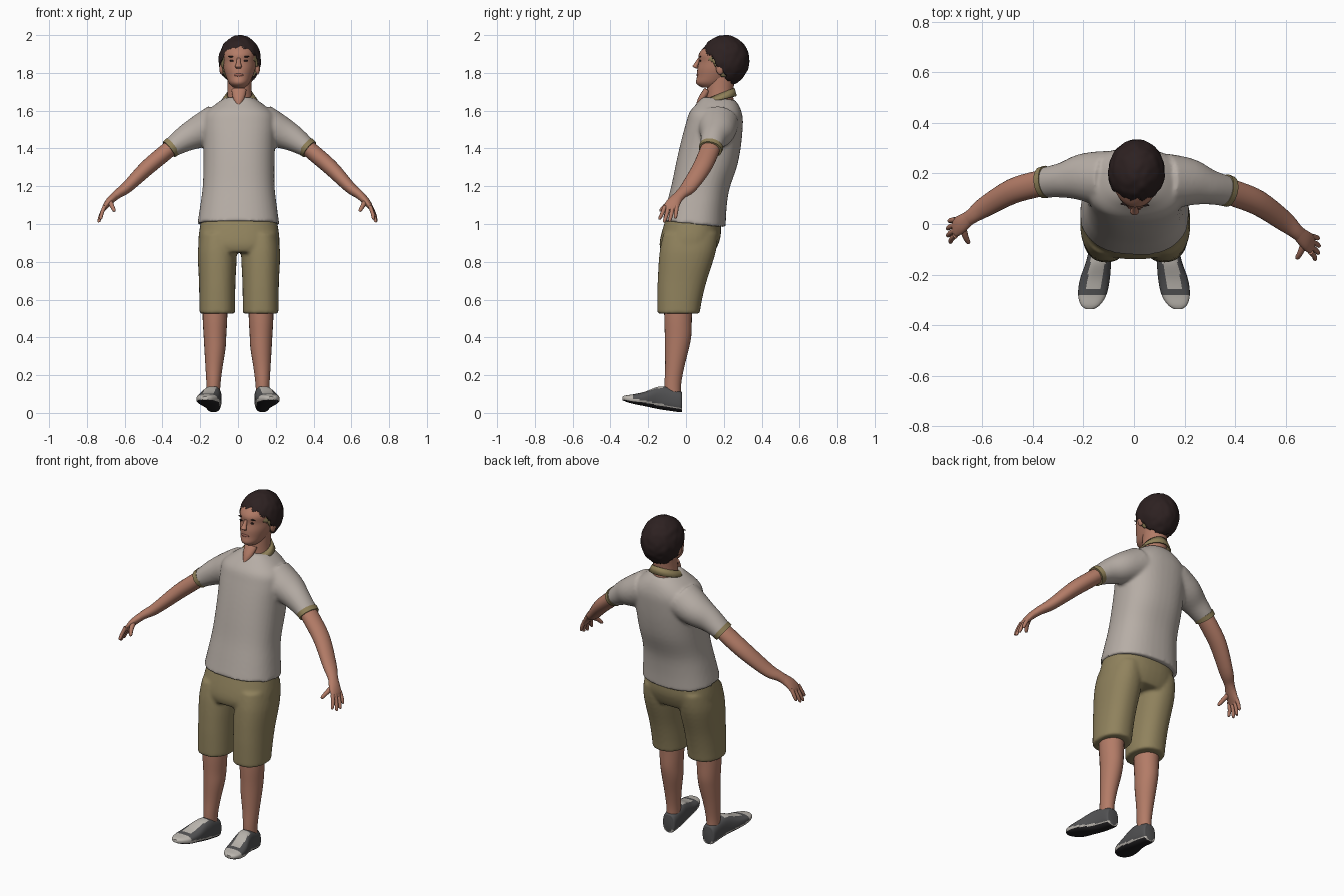
import bpy, bmesh, math
from mathutils import Vector, noise

if "Cube" in bpy.data.objects:
    bpy.data.objects.remove(bpy.data.objects["Cube"])

TWIST = -0.047  # the upper body turns slightly about z


def material(name, r, g, b):
    m = bpy.data.materials.new(name)
    m.use_nodes = True
    m.diffuse_color = (r, g, b, 1)
    node = m.node_tree.nodes["Principled BSDF"]
    node.inputs["Base Color"].default_value = (r, g, b, 1)
    node.inputs["Roughness"].default_value = 0.9
    return m


SKIN = material("skin", 0.45, 0.20, 0.135)
LIP = material("lip", 0.32, 0.12, 0.09)
HAIR = material("dark brown hair", 0.026, 0.015, 0.015)
SHIRT = material("light grey shirt", 0.47, 0.42, 0.38)
SHORTS = material("khaki shorts", 0.28, 0.225, 0.11)
TRIM = material("olive trim", 0.28, 0.22, 0.10)
CANVAS = material("dark grey canvas", 0.085, 0.085, 0.088)
RUBBER = material("pale rubber", 0.50, 0.47, 0.43)
SOLE = material("black sole", 0.016, 0.015, 0.017)


def spline(rings, steps):
    """Catmull-Rom through rings of (x, y, z, radius, radius)."""
    out = []
    for i in range(len(rings) - 1):
        p = [rings[max(i - 1, 0)], rings[i], rings[i + 1], rings[min(i + 2, len(rings) - 1)]]
        for s in range(steps):
            t = s / steps
            out.append([0.5 * (2 * b + (c - a) * t + (2 * a - 5 * b + 4 * c - d) * t * t
                               + (3 * b - a - 3 * c + d) * t ** 3) for a, b, c, d in zip(*p)])
    return out + [list(rings[-1])]


def loft(bm, rings, hint=(1, 0, 0), axis=None, n=24, steps=4, power=1.0, side=1):
    """Skin elliptical rings into a capped tube; side=-1 mirrors it in x."""
    pts = spline(rings, steps)
    loops = []
    for i, r in enumerate(pts):
        t = Vector(axis) if axis else Vector(pts[min(i + 1, len(pts) - 1)][:3]) - Vector(pts[max(i - 1, 0)][:3])
        t.normalize()
        u = Vector(hint)
        u = (u - t * u.dot(t)).normalized()
        v = t.cross(u)
        loop = []
        for k in range(n):
            c, s = math.cos(math.tau * k / n), math.sin(math.tau * k / n)
            c, s = (math.copysign(abs(w) ** power, w) for w in (c, s))
            p = Vector(r[:3]) + u * c * max(r[3], 0.001) + v * s * max(r[4], 0.001)
            loop.append(bm.verts.new((p.x * side, p.y, p.z)))
        loops.append(loop)
    for a, b in zip(loops, loops[1:]):
        for k in range(n):
            bm.faces.new((a[k], a[(k + 1) % n], b[(k + 1) % n], b[k]))
    bm.faces.new(loops[0])
    bm.faces.new(loops[-1])


def slabs(rows, x=0):
    """Rows of (height, front, back, half width) to rings."""
    return [(x, (f + b) / 2, z, a, (b - f) / 2) for z, f, b, a in rows]


def ball(bm, centre, size):
    made = bmesh.ops.create_uvsphere(bm, u_segments=16, v_segments=10, radius=1)["verts"]
    for v in made:
        v.co = Vector(centre) + Vector([c * s for c, s in zip(v.co, size)])


def finish(name, bm, mats, twist=True, fuse=False, rule=None):
    bmesh.ops.recalc_face_normals(bm, faces=bm.faces)
    for f in bm.faces:
        f.smooth = True
        if rule:
            f.material_index = rule(f.calc_center_median(), f.normal)
    mesh = bpy.data.meshes.new(name)
    bm.to_mesh(mesh)
    bm.free()
    mesh.set_sharp_from_angle(angle=math.radians(50))
    obj = bpy.data.objects.new(name, mesh)
    bpy.context.collection.objects.link(obj)
    for m in mats:
        mesh.materials.append(m)
    if twist:
        obj.rotation_euler.z = TWIST
    if fuse:  # melt overlapping tubes into one cloth surface
        r = obj.modifiers.new("fuse", 'REMESH')
        r.mode, r.voxel_size, r.use_smooth_shade = 'VOXEL', 0.009, True
        s = obj.modifiers.new("soften", 'SMOOTH')
        s.factor, s.iterations = 0.5, 6
    return obj


# Shirt: torso and two sleeves
bm = bmesh.new()
loft(bm, slabs([(1.0, -.125, .21, .217), (1.1, -.10, .215, .202), (1.2, -.075, .23, .19),
                (1.32, -.05, .27, .188), (1.42, -.027, .29, .19), (1.52, 0, .30, .195),
                (1.58, .02, .30, .185), (1.63, .06, .285, .13), (1.665, .09, .26, .08)]),
     axis=(0, .1, 1), n=40, power=0.85)
SLEEVE = [(.12, .175, 1.53, .11, .105), (.21, .175, 1.49, .095, .088),
          (.29, .16, 1.45, .07, .069), (.365, .147, 1.40, .06, .05)]
for s in (1, -1):
    loft(bm, SLEEVE, hint=(0, 1, 0), side=s)
finish("shirt", bm, [SHIRT], fuse=True)

# Collar: flared band with a gap in front
bm = bmesh.new()
top, low = [], []
for i in range(41):
    f = i / 40
    a = math.radians(-72 + 324 * f)
    b = math.radians(-55 + 290 * f)
    tip = max(0, abs(f - 0.5) - 0.38) * 0.2
    reach = 0.14 if math.sin(b) < 0 else 0.097
    top.append(bm.verts.new((.07 * math.cos(a), .18 + .077 * math.sin(a), 1.69 + .03 * math.sin(a))))
    low.append(bm.verts.new((.095 * math.cos(b), .172 + reach * math.sin(b), 1.658 + .02 * math.sin(b) - tip)))
for i in range(40):
    bm.faces.new((top[i], top[i + 1], low[i + 1], low[i]))
band = finish("collar", bm, [TRIM])
band.modifiers.new("thickness", 'SOLIDIFY').thickness = 0.008

# Head, neck, throat, nose and ears
bm = bmesh.new()
loft(bm, [(0, .18, 1.60, .075, .075), (0, .18, 1.70, .064, .07), (0, .19, 1.80, .066, .072)])
loft(bm, [(0, .115, 1.71, .04, .02), (0, .083, 1.66, .028, .02), (0, .06, 1.62, .005, .01)])
loft(bm, slabs([(1.722, .085, .19, .03), (1.745, .054, .22, .053), (1.78, .058, .25, .07),
                (1.82, .06, .29, .084), (1.86, .068, .31, .09), (1.90, .068, .31, .092),
                (1.94, .10, .30, .084), (1.97, .14, .27, .05), (1.985, .18, .23, .015)]),
     n=32, axis=(0, 0, 1))
loft(bm, [(0, .072, 1.88, .009, .008), (0, .058, 1.852, .012, .012),
          (0, .049, 1.834, .018, .014), (0, .062, 1.822, .010, .006)], axis=(0, 0, 1), n=16)
for s in (1, -1):
    ball(bm, (s * .095, .185, 1.825), (.013, .022, .034))
finish("head", bm, [SKIN])

bm = bmesh.new()
ball(bm, (0, .062, 1.789), (.026, .007, .008))
finish("lips", bm, [LIP])
bm = bmesh.new()
for s in (1, -1):
    ball(bm, (s * .036, .078, 1.864), (.013, .005, .005))
    ball(bm, (s * .038, .077, 1.886), (.02, .005, .004))
finish("eyes_and_brows", bm, [HAIR])


# Hair: a shell trimmed along a sloping ragged hairline
def hair_shell(name, scale, drop, sides_only, mat):
    bm = bmesh.new()
    bmesh.ops.create_icosphere(bm, subdivisions=5, radius=1)
    for v in bm.verts:
        bump = 1 + 0.03 * noise.noise(v.co * 4)
        v.co = Vector((v.co.x * .112, v.co.y * .13, v.co.z * .135)) * scale * bump + Vector((0, .205, 1.865))

    def bare(f):
        c = f.calc_center_median()
        ragged = 0.012 * math.sin(c.x * 150) + 0.01 * noise.noise(c * 40)
        line = min(1.935, max(1.735, 1.93 - (c.y - .10) * 1.33)) + ragged - drop
        return c.z < line or (sides_only and (abs(c.x) < .075 or c.y > .22))

    bmesh.ops.delete(bm, geom=[f for f in bm.faces if bare(f)], context='FACES')
    obj = finish(name, bm, [mat])
    obj.modifiers.new("thickness", 'SOLIDIFY').thickness = 0.012


hair_shell("hair", 1.0, 0, False, HAIR)
hair_shell("sideburns", 0.93, 0.025, True, TRIM)

# Shorts: hips and two legs
bm = bmesh.new()
loft(bm, slabs([(1.05, -.10, .18, .195), (.95, -.13, .185, .212),
                (.89, -.14, .17, .214), (.85, -.13, .15, .20)], .005), axis=(0, 0, 1), n=40, power=0.85)
for s in (1, -1):
    loft(bm, slabs([(.95, -.12, .17, .09), (.85, -.14, .157, .103), (.7, -.15, .11, .097),
                    (.6, -.152, .085, .095), (.525, -.152, .072, .094)], .115 + s * .005),
         axis=(0, 0, 1), n=32, power=0.9, side=s)
finish("shorts", bm, [SHORTS], twist=False, fuse=True)

FINGERS = [(-.078, .722, -.105, 1.03), (-.058, .733, -.08, 1.015),
           (-.036, .735, -.052, 1.018), (-.016, .73, -.022, 1.035)]


def shoe_colour(c, n):
    x, rise = abs(c.x), c.z - .004 + .19 * (c.y + .02)
    if n.z < -0.5:
        return 2
    tongue = n.z > 0.3 and -.255 < c.y < -.12 and abs(x - .148 - (-.18 - c.y) * .2) < .03
    return 1 if c.y < -.28 or rise < .022 or tongue else 0


for s, word in ((1, "left"), (-1, "right")):
    # Sleeve cuff
    bm = bmesh.new()
    loft(bm, [(.352, .151, 1.411, .064, .054), (.372, .146, 1.395, .062, .052)],
         hint=(0, 1, 0), n=32, side=s)
    finish(word + "_cuff", bm, [TRIM])

    # Arm, palm, fingers and thumb
    bm = bmesh.new()
    arm = dict(hint=(0, 1, 0), side=s)
    loft(bm, [(.33, .155, 1.43, .05, .042), (.40, .137, 1.372, .052, .043), (.49, .105, 1.295, .05, .041),
              (.59, .042, 1.195, .042, .031), (.64, .003, 1.158, .031, .024), (.67, -.02, 1.13, .03, .02)], **arm)
    loft(bm, [(.65, -.005, 1.15, .028, .022), (.68, -.03, 1.12, .036, .02),
              (.703, -.045, 1.09, .039, .014), (.712, -.048, 1.072, .03, .008)], **arm)
    for y, tx, ty, tz in FINGERS:
        loft(bm, [(.703, y, 1.095, .011, .011), ((.712 + tx) / 2, (y + ty) / 2, (1.085 + tz) / 2, .0105, .010),
                  (tx, ty, tz, .008, .008), (tx, ty - .001, tz - .006, .002, .002)], n=10, **arm)
    loft(bm, [(.68, -.035, 1.125, .016, .016), (.664, -.08, 1.095, .012, .012),
              (.652, -.102, 1.072, .009, .009), (.65, -.106, 1.066, .002, .002)],
         hint=(1, 0, 0), n=10, side=s)
    finish(word + "_arm", bm, [SKIN])

    # Lower leg
    bm = bmesh.new()
    loft(bm, [(.122, -.04, .60, .066, .075), (.122, -.042, .5, .065, .073), (.122, -.042, .41, .06, .07),
              (.122, -.048, .34, .056, .063), (.127, -.06, .24, .045, .05),
              (.13, -.07, .15, .037, .044), (.131, -.07, .07, .035, .042)], axis=(0, 0, 1), side=s)
    finish(word + "_leg", bm, [SKIN], twist=False)

    # Shoe, from heel to toe: (x, y, bottom, top, half width)
    bm = bmesh.new()
    rows = [(.13, -.02, .01, .10, .025), (.13, -.03, .004, .115, .04), (.133, -.10, .013, .138, .046),
            (.14, -.15, .021, .138, .05), (.155, -.22, .036, .112, .059), (.165, -.28, .048, .099, .056),
            (.172, -.32, .06, .093, .038), (.175, -.337, .068, .086, .015)]
    loft(bm, [(x, y, (b + t) / 2, a, (t - b) / 2) for x, y, b, t, a in rows],
         axis=(0, -1, 0), n=48, steps=7, power=0.75, side=s)
    finish(word + "_shoe", bm, [CANVAS, RUBBER, SOLE], twist=False, rule=shoe_colour)
